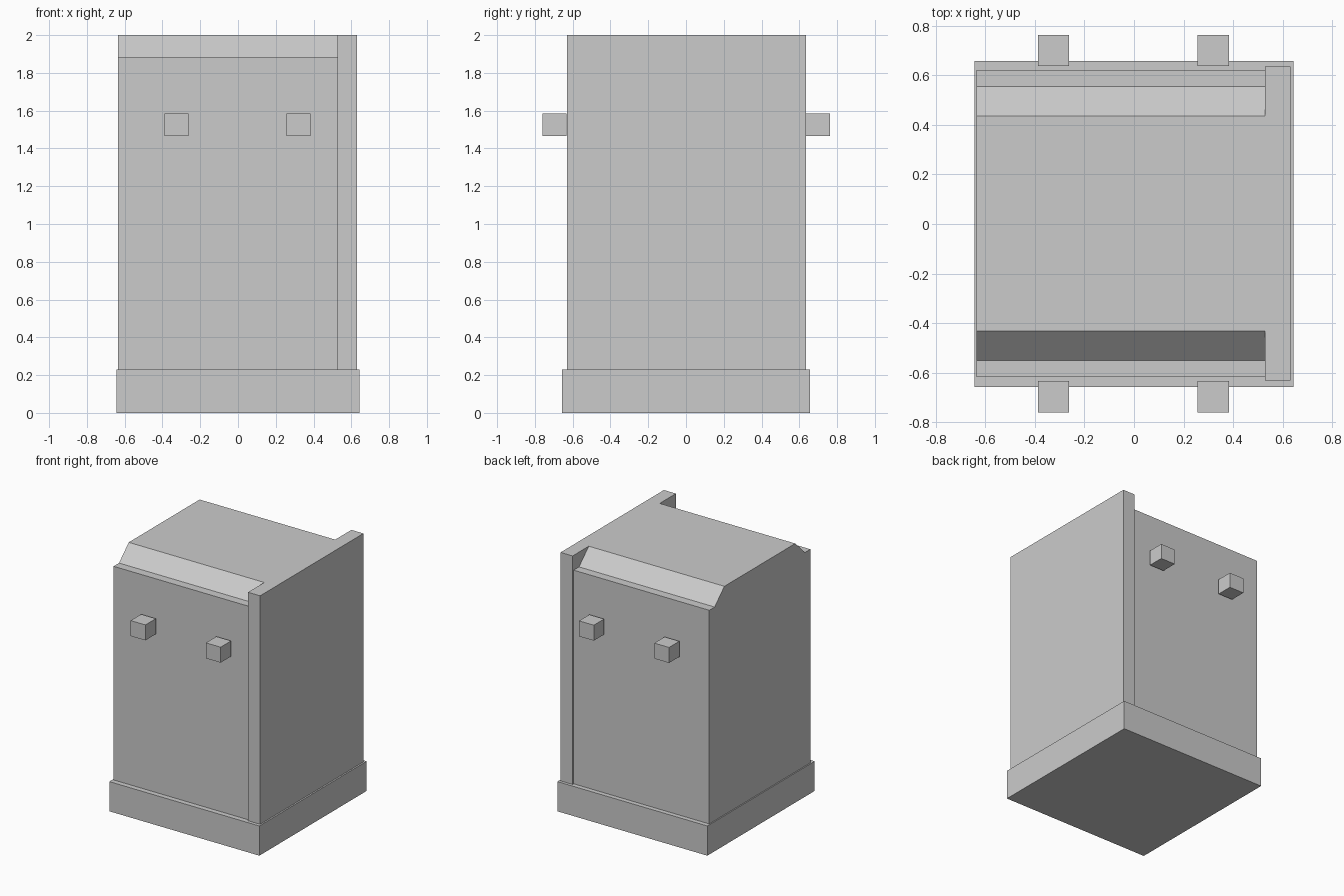
import bpy

if "Cube" in bpy.data.objects:
    bpy.data.objects.remove(bpy.data.objects["Cube"])

grey = bpy.data.materials.new("plain_grey")
grey.diffuse_color = (0.6, 0.6, 0.6, 1)
grey.use_nodes = True
grey.node_tree.nodes["Principled BSDF"].inputs["Base Color"].default_value = grey.diffuse_color


def extrude_x(name, profile, x0, x1):
    """Solid with a (y, z) profile, anticlockwise seen from +x, swept from x0 to x1."""
    n = len(profile)
    verts = [(x, y, z) for x in (x0, x1) for y, z in profile]
    faces = [tuple(reversed(range(n))), tuple(range(n, 2 * n))]
    faces += [(i, (i + 1) % n, (i + 1) % n + n, i + n) for i in range(n)]
    mesh = bpy.data.meshes.new(name)
    mesh.from_pydata(verts, [], faces)
    mesh.materials.append(grey)
    obj = bpy.data.objects.new(name, mesh)
    bpy.context.collection.objects.link(obj)
    return obj


def box(name, x0, x1, y0, y1, z0, z1):
    return extrude_x(name, [(y0, z0), (y1, z0), (y1, z1), (y0, z1)], x0, x1)


BASE_TOP, LEDGE, TOP = 0.23, 1.885, 2.0

# Plinth
box("base", -0.643, 0.643, -0.657, 0.657, 0, BASE_TOP)

# Cabinet body with a narrow ledge and a sloped shoulder at front and back
extrude_x("body", [(-0.617, BASE_TOP), (0.621, BASE_TOP), (0.621, LEDGE), (0.555, LEDGE),
                   (0.436, TOP), (-0.432, TOP), (-0.551, LEDGE), (-0.617, LEDGE)],
          -0.634, 0.528)

# Full-height side panel
box("side_panel", 0.528, 0.631, -0.631, 0.634, BASE_TOP, TOP)

# Square knobs, two on each face
for side, y0, y1 in (("front", -0.76, -0.632), ("back", 0.636, 0.762)):
    for end, x in (("left", -0.325), ("right", 0.32)):
        box(f"{side}_knob_{end}", x - 0.063, x + 0.063, y0, y1, 1.465, 1.585)
